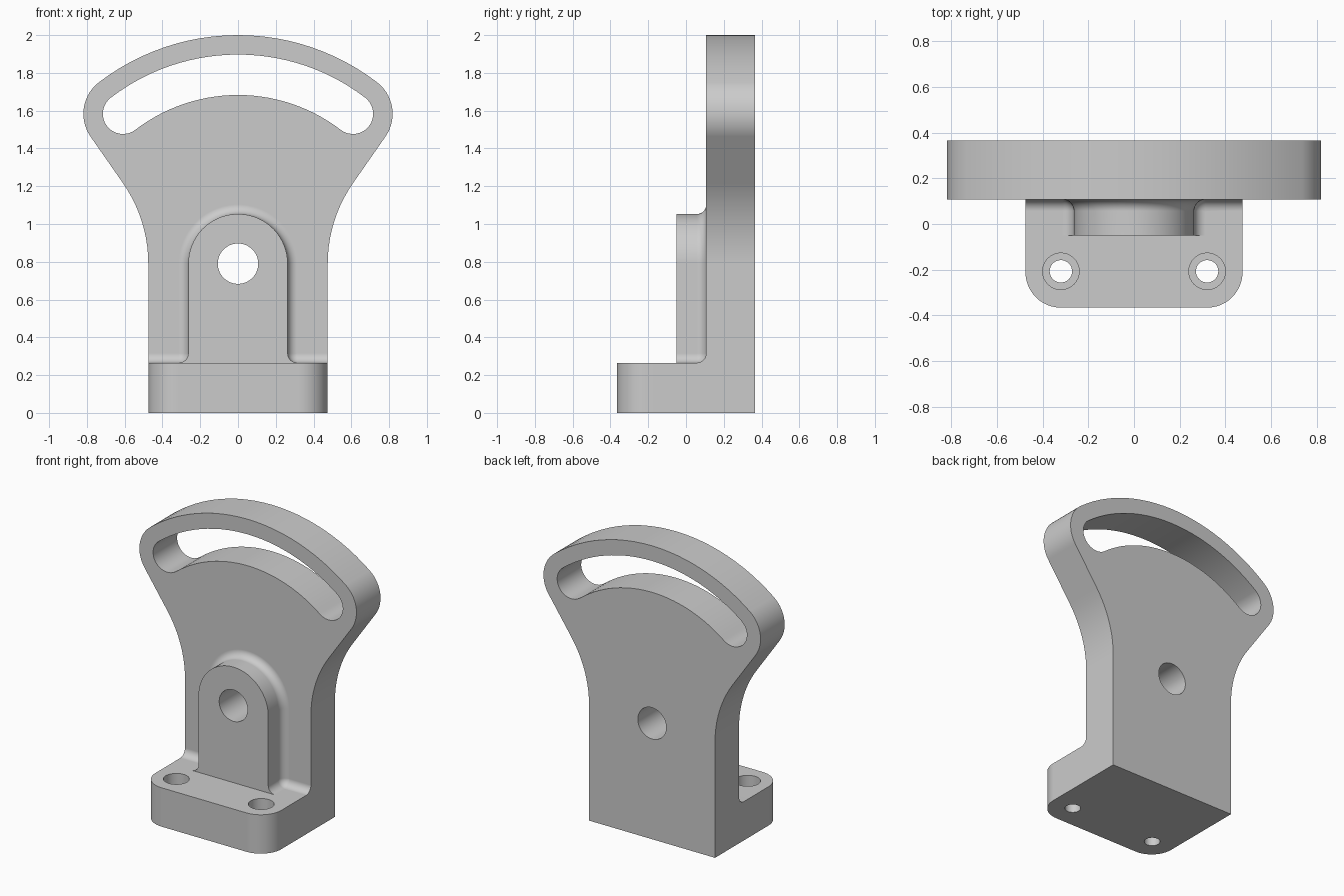
import bpy, bmesh
from math import sin, cos, radians, sqrt

if "Cube" in bpy.data.objects:
    bpy.data.objects.remove(bpy.data.objects["Cube"])

HALF_W, BASE_TOP, PIVOT_Z = 0.475, 0.265, 0.79
FRONT, BACK, PLATE_FRONT, BOSS_FRONT = -0.366, 0.366, 0.107, -0.05
BOSS_R, FILLET = 0.263, 0.05
SLOT_END = 52.5  # angle of the slot ends around the pivot


def arc(cx, cy, r, a0, a1, n):
    return [(cx + r * cos(radians(a0 + (a1 - a0) * i / n)),
             cy + r * sin(radians(a0 + (a1 - a0) * i / n))) for i in range(n + 1)]


def mirrored(half):
    return half + [(-x, z) for x, z in reversed(half)]


def loft(name, rings):
    """Closed solid through rings of 3D points with equal counts."""
    bm = bmesh.new()
    vs = [[bm.verts.new(p) for p in ring] for ring in rings]
    n = len(vs[0])
    for a, b in zip(vs, vs[1:]):
        for i in range(n):
            j = (i + 1) % n
            bm.faces.new((a[i], a[j], b[j], b[i]))
    bm.faces.new(vs[0])
    bm.faces.new(vs[-1])
    bmesh.ops.remove_doubles(bm, verts=bm.verts, dist=1e-5)
    bmesh.ops.recalc_face_normals(bm, faces=bm.faces)
    me = bpy.data.meshes.new(name)
    bm.to_mesh(me)
    bm.free()
    ob = bpy.data.objects.new(name, me)
    bpy.context.collection.objects.link(ob)
    return ob


def along_y(name, pts, y0, y1):
    return loft(name, [[(x, y, z) for x, z in pts] for y in (y0, y1)])


def along_z(name, pts, z0, z1):
    return loft(name, [[(x, y, z) for x, y in pts] for z in (z0, z1)])


def combine(target, tool, op):
    mod = target.modifiers.new(op.lower(), 'BOOLEAN')
    mod.operation, mod.object, mod.solver = op, tool, 'EXACT'
    bpy.context.view_layer.objects.active = target
    bpy.ops.object.modifier_apply(modifier=mod.name)
    bpy.data.objects.remove(tool, do_unlink=True)


# Fan-shaped upright plate
ex, ez = cos(radians(SLOT_END)), PIVOT_Z + sin(radians(SLOT_END))
neck = 0.745
half = [(HALF_W, 0)]
half += arc(HALF_W + neck, PIVOT_Z, neck, 180, 145, 10)
half += arc(ex, ez, 0.21, -35, SLOT_END, 14)
half += arc(0, PIVOT_Z, 1.21, SLOT_END, 90, 12)[1:-1]
outline = half + [(0, 2.0)] + [(-x, z) for x, z in reversed(half)]
bracket = along_y("quadrant_bracket", outline, PLATE_FRONT, BACK)

# Base block with rounded front corners
cr = 0.155
front = [(HALF_W, 0.2)] + arc(HALF_W - cr, FRONT + cr, cr, 0, -90, 12)
base = along_z("base", mirrored(front), 0, BASE_TOP)


# Arched boss, flaring into the plate and base with a rolling fillet
def boss_section(d):
    right = [(HALF_W, 0), (HALF_W, BASE_TOP + d)]
    right += arc(BOSS_R + FILLET, BASE_TOP + FILLET, FILLET - d, 270, 180, 6)
    right += arc(0, PIVOT_Z, BOSS_R + d, 0, 87, 16)
    return mirrored(right)


levels = [(BOSS_FRONT, 0)]
for i in range(9):
    t = radians(90 * i / 8)
    levels.append((PLATE_FRONT - FILLET + FILLET * sin(t), FILLET * (1 - cos(t))))
levels.append((0.2, FILLET))
boss = loft("boss", [[(x, y, z) for x, z in boss_section(d)] for y, d in levels])

combine(bracket, base, 'UNION')
combine(bracket, boss, 'UNION')

# Curved slot and pivot hole
sr = 0.107
slot = arc(0, PIVOT_Z, 1 + sr, SLOT_END, 180 - SLOT_END, 28)
slot += arc(-ex, ez, sr, 180 - SLOT_END, 360 - SLOT_END, 16)[1:]
slot += arc(0, PIVOT_Z, 1 - sr, 180 - SLOT_END, SLOT_END, 28)[1:]
slot += arc(ex, ez, sr, SLOT_END + 180, SLOT_END + 360, 16)[1:-1]
combine(bracket, along_y("slot_cutter", slot, 0, 0.6), 'DIFFERENCE')
combine(bracket, along_y("pivot_cutter", arc(0, PIVOT_Z, 0.107, 0, 360, 48)[:-1], -0.3, 0.6), 'DIFFERENCE')

# Counterbored mounting holes
for side in (-1, 1):
    for r, z0 in ((0.08, 0.11), (0.049, -0.2)):
        ring = arc(side * 0.32, -0.207, r, 0, 360, 32)[:-1]
        combine(bracket, along_z("bolt_cutter", ring, z0, 0.5), 'DIFFERENCE')

# Smooth curved surfaces, crisp edges
bpy.ops.object.select_all(action='DESELECT')
bracket.select_set(True)
bpy.context.view_layer.objects.active = bracket
bpy.ops.object.shade_smooth_by_angle(angle=radians(30))
weighted = bracket.modifiers.new("weighted_normals", 'WEIGHTED_NORMAL')
weighted.keep_sharp = True
